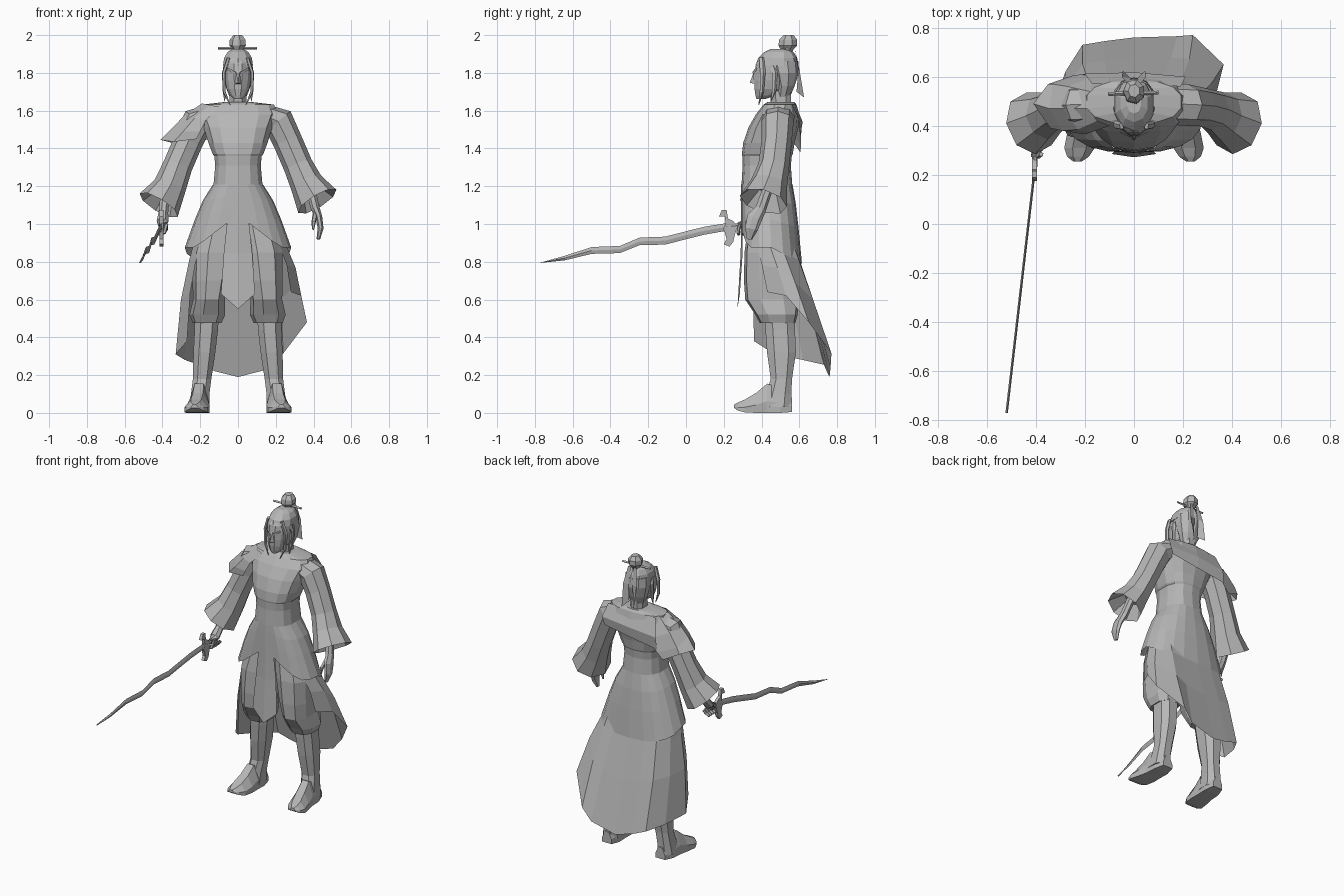
import bpy, math
from mathutils import Vector

grey = bpy.data.materials.new("plain_grey")
grey.diffuse_color = (0.47, 0.47, 0.47, 1)


def make(name, verts, faces):
    me = bpy.data.meshes.new(name)
    me.from_pydata([tuple(v) for v in verts], [], faces)
    me.materials.append(grey)
    ob = bpy.data.objects.new(name, me)
    bpy.context.collection.objects.link(ob)
    return ob


def skin(name, rings, closed=True, cap0=True, cap1=True):
    """Join rows of points into a surface."""
    n = len(rings[0])
    verts = [v for r in rings for v in r]
    faces = []
    for i in range(len(rings) - 1):
        for j in range(n if closed else n - 1):
            k = (j + 1) % n
            faces.append((i*n + j, i*n + k, i*n + n + k, i*n + n + j))
    if closed and cap0:
        faces.append(tuple(reversed(range(n))))
    if closed and cap1:
        faces.append(tuple(range(len(verts) - n, len(verts))))
    return make(name, verts, faces)


def sgn_pow(v, p):
    return math.copysign(abs(v) ** p, v)


def loft(name, rows, n=12, p=0.8, side=1, **kw):
    """Level rings: (z, x centre, half width, front y, back y)."""
    rings = []
    for z, cx, rx, y0, y1 in rows:
        ring = []
        for j in range(n):
            a = 2 * math.pi * (j + .5) / n * side
            ring.append((side*cx + rx*sgn_pow(math.cos(a), p),
                         (y0 + y1)/2 + (y1 - y0)/2*sgn_pow(math.sin(a), p), z))
        rings.append(ring)
    return skin(name, rings, **kw)


def tube(name, rows, n=8, side=1, recess=None, **kw):
    """Rings square to a path: (x, y, z, radius along y, radius across)."""
    pts = [Vector((r[0]*side, r[1], r[2])) for r in rows]
    rings = []
    for i, r in enumerate(rows):
        t = (pts[min(i + 1, len(pts)-1)] - pts[max(i - 1, 0)]).normalized()
        ref = Vector((0, 1, 0)) if abs(t.y) < .75 else Vector((1, 0, 0))
        u = (ref - t*ref.dot(t)).normalized()
        v = t.cross(u)
        rings.append([pts[i] + u*r[3]*math.cos(2*math.pi*j/n)
                      + v*r[4]*math.sin(2*math.pi*j/n) for j in range(n)])
    if recess:  # hollow end: pull an inner ring back up the tube
        rings.append([pts[-1] + (q - pts[-1])*.5 - t*recess for q in rings[-1]])
    return skin(name, rings, **kw)


# Upper robe with belted chest
loft("torso", [(1.18, 0, .135, .292, .565), (1.31, 0, .123, .30, .555),
               (1.36, 0, .128, .298, .56), (1.37, 0, .137, .296, .565), (1.43, 0, .16, .303, .575),
               (1.51, 0, .185, .33, .595), (1.58, 0, .215, .37, .60),
               (1.632, 0, .195, .41, .585), (1.645, 0, .08, .43, .575)], n=14)


# Overskirt, open at the front with a low back hem
def overskirt():
    n, rows = 20, []
    for t in (0, .25, .55, 1):
        ring = []
        for j in range(n):
            a = 2*math.pi*j/n - math.pi/2
            c, s = sgn_pow(math.cos(a), .8), sgn_pow(math.sin(a), .8)
            f = max(0, 1 - abs(c)/.8) if s < 0 else 0
            hem = .875 + .175*f - .085*max(0, s)
            e = t**.75
            ring.append(((.132 + .15*e)*c, .428 + .024*e + (.136 + .026*e)*s,
                         1.21 + (hem - 1.21)*t))
        rows.append(ring)
    skin("overskirt", rows, cap0=False, cap1=False)


overskirt()

# Pointed front panel
skin("front_panel", [[(-.05, .30, 1.08), (0, .295, 1.08), (.05, .30, 1.08)],
                     [(-.075, .300, .85), (0, .289, .84), (.075, .300, .85)],
                     [(-.09, .285, .63), (0, .272, .55), (.09, .285, .63)]], closed=False)

# Long trailing back skirt with an uneven hem
top = [(-.19, .34, .95), (-.22, .40, .95), (-.215, .48, .95), (-.17, .545, .95),
       (-.10, .56, .95), (0, .565, .95), (.10, .56, .95), (.17, .545, .95),
       (.215, .48, .95), (.22, .42, .95), (.19, .36, .95)]
hem = [(-.27, .36, .38), (-.33, .47, .31), (-.28, .62, .28), (-.21, .73, .255),
       (-.12, .745, .22), (0, .76, .19), (.175, .765, .235), (.24, .77, .315),
       (.365, .65, .48), (.335, .53, .62), (.28, .43, .64)]
rows = []
for t in (0, .22, .55, 1):
    rows.append([Vector(a).lerp(Vector(b), t) + Vector((a[0]*.1, .004, 0))*math.sin(math.pi*t)
                 for a, b in zip(top, hem)])
skin("back_skirt", rows, closed=False)

for s, tag in ((1, "left"), (-1, "right")):
    # Baggy trousers gathered below the knee
    loft(tag + "_trouser", [(1.0, .10, .10, .33, .54), (.85, .13, .11, .308, .575),
                            (.70, .143, .098, .305, .595), (.60, .152, .086, .312, .60),
                            (.52, .16, .097, .365, .592), (.475, .162, .078, .39, .58)],
         n=9, side=s)
    # Calf and boot shaft
    loft(tag + "_lower_leg", [(.52, .165, .068, .41, .58), (.44, .168, .066, .415, .582),
                              (.32, .178, .062, .424, .587), (.18, .19, .052, .445, .565),
                              (.10, .20, .052, .42, .562), (.03, .205, .058, .40, .562)],
         n=8, side=s)
    # Upturned boot foot, lofted from heel to toe
    foot = []
    for y, cx, w, lo, hi in ((.562, .20, .035, .005, .08), (.50, .203, .052, 0, .13),
                             (.43, .206, .053, 0, .155), (.37, .212, .06, 0, .105),
                             (.31, .222, .062, .003, .07), (.275, .228, .045, .012, .055),
                             (.255, .23, .018, .026, .044)):
        foot.append([(s*(cx + w*dx), y, lo + (hi - lo)*h) for dx, h in
                     ((-1, 0), (1, 0), (1, .4), (.45, 1), (-.45, 1), (-1, .4))])
    skin(tag + "_foot", foot)
    # Wide sleeve with hollow cuff
    d = 0 if s > 0 else -.02
    tube(tag + "_sleeve", [(.14, .49, 1.575, .085, .06), (.215, .485, 1.54, .085, .085),
                           (.262, .48, 1.44, .08, .078), (.318, .465, 1.31, .082, .078),
                           (.362, .44, 1.215 + d, .098, .088),
                           (.42, .41, 1.12 + d, .13, .118)], n=8, side=s, recess=-.0 - .0 + .09)
    # Face-framing locks and head ribbons
    for k, (x, y, z) in enumerate(((.042, .385, 1.63), (.07, .45, 1.65))):
        tube(f"{tag}_lock_{k}", [(.05, .40 + .04*k, 1.88, .016, .01),
                                 (.076, y + .02, 1.80, .016, .01),
                                 (.073, y + .015, 1.70, .012, .008), (x, y, z, .002, .002)],
             n=5, side=s)
    skin(tag + "_ribbon", [[(s*.01, .575, 1.93), (s*.03, .575, 1.93)],
                           [(s*.015, .595, 1.82), (s*.05, .60, 1.82)],
                           [(s*.015, .585, 1.70), (s*.045, .625, 1.67)]], closed=False)

# Relaxed open hand
tube("left_hand", [(.385, .43, 1.18, .028, .026), (.41, .395, 1.08, .03, .024),
                   (.43, .36, 1.03, .043, .018), (.437, .345, .975, .036, .016),
                   (.425, .335, .92, .015, .010)], n=7)
tube("left_thumb", [(.41, .365, 1.06, .014, .014), (.40, .325, 1.01, .012, .012),
                    (.397, .32, .97, .005, .005)], n=5)

# Gripping hand with curled fingers
tube("right_hand", [(-.385, .43, 1.16, .028, .026), (-.395, .37, 1.06, .026, .026),
                    (-.40, .325, 1.01, .026, .032), (-.402, .285, .985, .018, .026)], n=7)
for i in range(4):
    y = .275 + .022*i
    tube(f"right_finger_{i}", [(-.378, y + .01, 1.0 - .008*i, .01, .01),
                               (-.39, y, .955, .01, .01), (-.418, y + .005, .945, .008, .008)], n=5)

# Off-shoulder flap with a ragged hem
skin("shoulder_flap", [
    [(-.10, .40, 1.62), (-.15, .42, 1.63), (-.19, .47, 1.638), (-.18, .54, 1.63), (-.10, .59, 1.60)],
    [(-.17, .375, 1.55), (-.23, .385, 1.56), (-.285, .47, 1.575), (-.27, .56, 1.55), (-.15, .608, 1.50)],
    [(-.20, .365, 1.49), (-.29, .38, 1.49), (-.345, .47, 1.51), (-.33, .57, 1.47), (-.21, .61, 1.42)],
    [(-.22, .37, 1.45), (-.34, .39, 1.435), (-.41, .49, 1.445), (-.35, .57, 1.43), (-.25, .605, 1.38)],
], closed=False)
# Draped band over the upper back
skin("back_drape", [[(x, y, z) for x, y, z in ((-.17, .57, 1.63), (0, .575, 1.64), (.19, .56, 1.63))],
                    [(-.20, .612, 1.52), (0, .618, 1.54), (.21, .60, 1.55)],
                    [(-.21, .608, 1.44), (0, .605, 1.47), (.19, .60, 1.50)]], closed=False)

# Head, neck and face
loft("neck", [(1.56, 0, .058, .43, .57), (1.645, 0, .048, .445, .56), (1.74, 0, .048, .44, .56)], n=8)
loft("head", [(1.662, 0, .022, .372, .42), (1.68, 0, .042, .366, .48), (1.715, 0, .062, .36, .53),
              (1.76, 0, .072, .358, .56), (1.805, 0, .076, .36, .58), (1.85, 0, .076, .368, .58),
              (1.89, 0, .06, .40, .56)], n=12, p=.95)
make("nose", [(-.008, .36, 1.81), (.008, .36, 1.81), (-.018, .362, 1.742), (.018, .362, 1.742),
              (0, .338, 1.748)], [(0, 1, 4), (0, 4, 2), (1, 3, 4), (2, 4, 3)])
for s in (-1, 1):
    make("brow", [(s*.012, .352, 1.805), (s*.055, .372, 1.83), (s*.058, .377, 1.815), (s*.014, .356, 1.792)],
         [(0, 1, 2, 3)])

# Swept-back hair, topknot and pin
loft("hair_crown", [(1.84, 0, .083, .368, .597), (1.88, 0, .077, .383, .588),
                    (1.91, 0, .058, .415, .57), (1.927, 0, .03, .45, .54)], n=10, p=.95)
loft("hair_back", [(1.66, 0, .042, .475, .545), (1.73, 0, .07, .47, .575),
                   (1.80, 0, .084, .44, .597), (1.86, 0, .08, .42, .595)], n=10, p=.95)
loft("topknot", [(1.90, 0, .026, .49, .56), (1.925, 0, .03, .50, .57), (1.945, 0, .046, .488, .59),
                 (1.975, 0, .044, .492, .59), (2.0, 0, .024, .515, .57)], n=7, p=1)
tube("hair_pin", [(-.105, .53, 1.93, .008, .007), (.10, .535, 1.93, .008, .007)], n=4)

# Wavy sword
tube("sword_grip", [(-.40, .345, 1.0, .010, .012), (-.405, .21, .985, .010, .012)], n=6)
blade = [(.22, .985, .02), (.10, .965, .021), (.03, .948, .021), (-.11, .912, .021),
         (-.245, .908, .02), (-.35, .865, .019), (-.50, .86, .018), (-.64, .82, .012),
         (-.77, .795, .001)]
skin("sword_blade", [[(-.405 - .115*(.22 - y) + dx*.005, y, z + dz*h) for dx, dz in
                      ((-1, 0), (0, -1), (1, 0), (0, 1))] for y, z, h in blade])
guard = [(.175, 1.04), (.19, 1.075), (.215, 1.075), (.222, 1.03), (.25, 1.015), (.275, .985),
         (.262, .955), (.25, .905), (.23, .88), (.20, .893), (.215, .92), (.205, .955),
         (.195, .975), (.21, 1.0), (.205, 1.04)]
skin("sword_guard", [[(-.405 + dx, y, z) for y, z in guard] for dx in (-.01, .01)])
